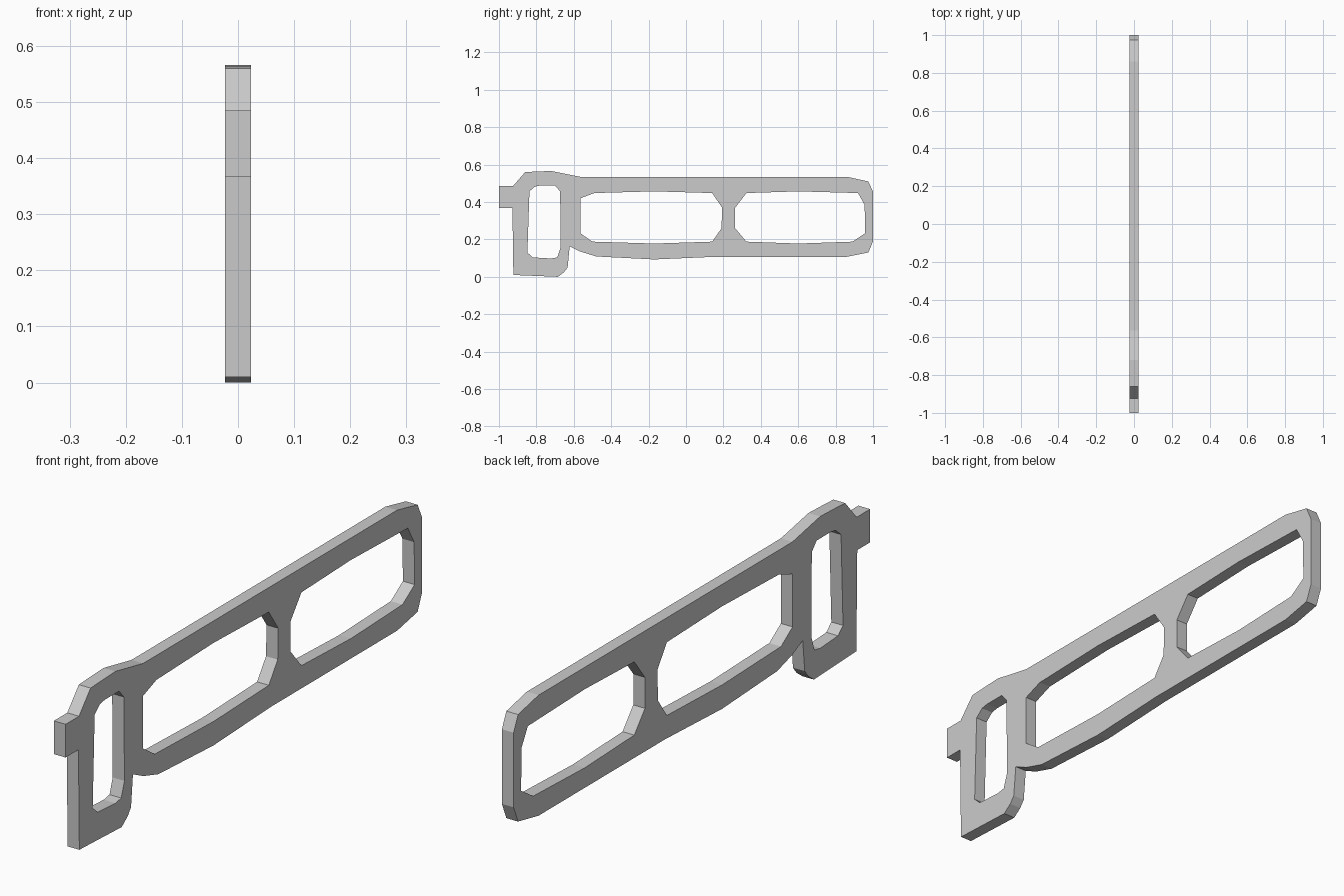
import bpy
import bmesh
from mathutils import Matrix

if "Cube" in bpy.data.objects:
    bpy.data.objects.remove(bpy.data.objects["Cube"])

HALF_THICKNESS = 0.023

# Outer silhouette in (y, z): rear tab, raised grip, long bar, hanging foot
outline = [(-1, .485), (-.925, .485), (-.86, .56), (-.80, .563), (-.72, .566),
           (-.565, .535), (.86, .535), (.975, .51), (1, .455), (1, .19),
           (.975, .13), (.86, .107), (.15, .107), (-.17, .093), (-.48, .109),
           (-.565, .135), (-.622, .163), (-.633, .05), (-.652, .025),
           (-.685, 0), (-.923, .01), (-.928, .367), (-1, .367)]

# Through openings
grip_slot = [(-.837, .457), (-.807, .483), (-.78, .488), (-.70, .488),
             (-.673, .457), (-.67, .158), (-.688, .104), (-.72, .098),
             (-.82, .104), (-.848, .13)]
middle_window = [(-.565, .42), (-.49, .448), (-.17, .457), (.14, .448),
                 (.193, .37), (.19, .26), (.14, .188), (-.17, .178),
                 (-.5, .188), (-.565, .233)]
end_window = [(.263, .37), (.323, .448), (.6, .457), (.92, .448),
              (.955, .385), (.958, .233), (.89, .188), (.6, .178),
              (.323, .188), (.263, .26)]


def extruded_plate(name, loops, half):
    """Fill closed loops (outer + holes) and extrude them along x."""
    curve = bpy.data.curves.new(name, 'CURVE')
    curve.dimensions = '2D'
    curve.fill_mode = 'BOTH'
    curve.extrude = half
    for loop in loops:
        spline = curve.splines.new('POLY')
        spline.points.add(len(loop) - 1)
        for point, (y, z) in zip(spline.points, loop):
            point.co = (y, z, 0, 1)
        spline.use_cyclic_u = True
    obj = bpy.data.objects.new(name, curve)
    bpy.context.collection.objects.link(obj)
    bpy.context.view_layer.objects.active = obj
    obj.select_set(True)
    bpy.ops.object.convert(target='MESH')
    obj = bpy.context.object

    # Stand the plate up: local x -> y, y -> z, z -> x
    obj.data.transform(Matrix(((0, 0, 1, 0), (1, 0, 0, 0),
                               (0, 1, 0, 0), (0, 0, 0, 1))))
    bm = bmesh.new()
    bm.from_mesh(obj.data)
    bmesh.ops.remove_doubles(bm, verts=bm.verts, dist=1e-4)
    bmesh.ops.recalc_face_normals(bm, faces=bm.faces)
    for face in bm.faces:
        face.smooth = False
    bm.to_mesh(obj.data)
    bm.free()
    return obj


extruded_plate("folding_stock_frame",
               [outline, grip_slot, middle_window, end_window], HALF_THICKNESS)
